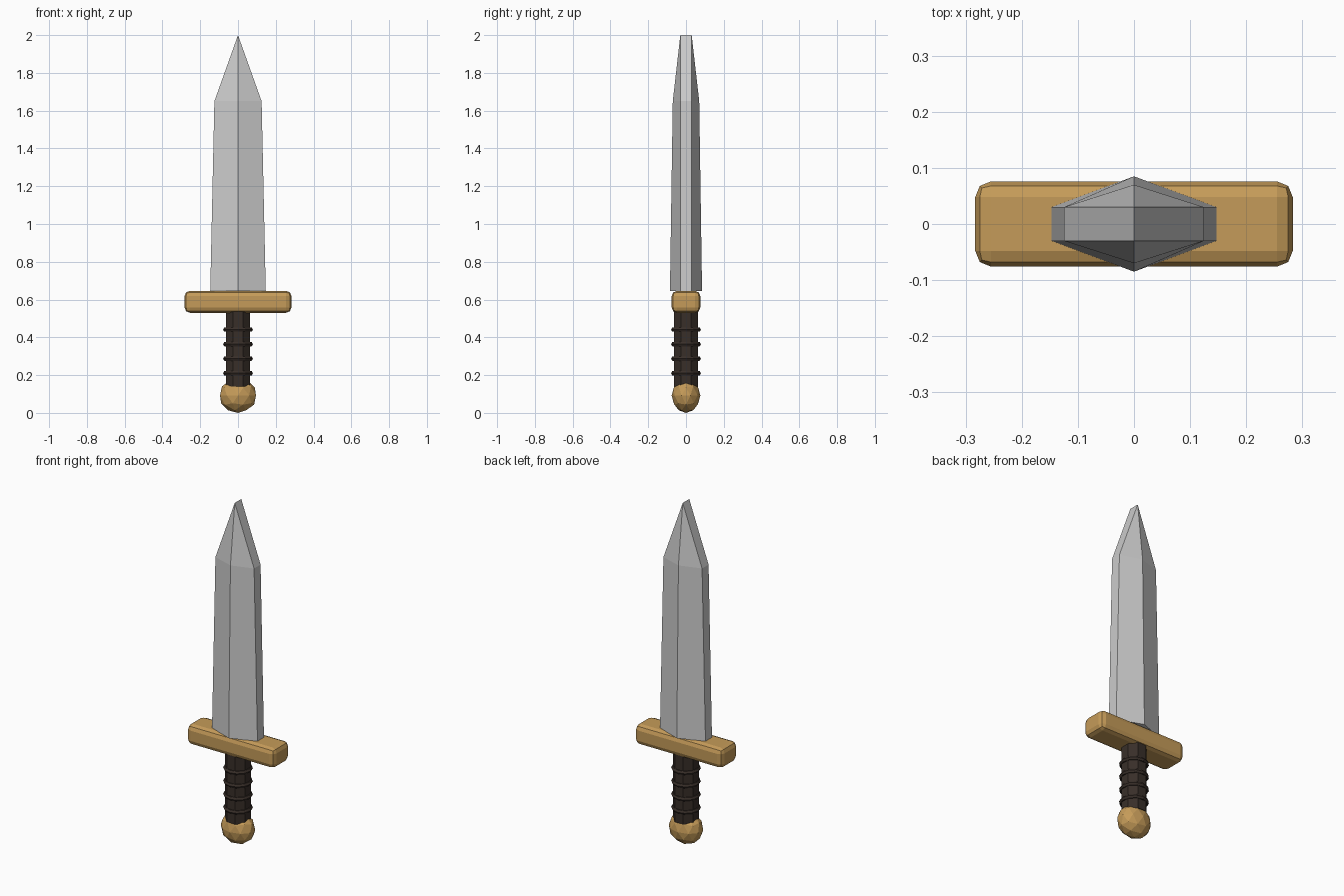
import bpy
import math

if "Cube" in bpy.data.objects:
    bpy.data.objects.remove(bpy.data.objects["Cube"])


def material(name, color):
    m = bpy.data.materials.new(name)
    m.diffuse_color = color
    m.use_nodes = True
    m.node_tree.nodes["Principled BSDF"].inputs["Base Color"].default_value = m.diffuse_color
    return m


def finish(name, mat):
    ob = bpy.context.object
    ob.name = name
    ob.data.materials.append(mat)
    return ob


brass = material("brass", (0.56, 0.33, 0.10, 1))
leather = material("leather", (0.04, 0.028, 0.022, 1))


# Blade: six-sided sections tapering to a short ridge at the tip
def section(half_width, ridge, z, edge=0.03):
    return [(half_width, -edge, z), (half_width, edge, z), (0, ridge, z),
            (-half_width, edge, z), (-half_width, -edge, z), (0, -ridge, z)]


verts = section(0.147, 0.085, 0.645) + section(0.125, 0.07, 1.65)
verts += [(0, -0.03, 2.0), (0, 0.03, 2.0)]
faces = [tuple(reversed(range(6)))]
faces += [(i, (i + 1) % 6, (i + 1) % 6 + 6, i + 6) for i in range(6)]
faces += [(6, 7, 13, 12), (7, 8, 13), (8, 9, 13),
          (9, 10, 12, 13), (10, 11, 12), (11, 6, 12)]
mesh = bpy.data.meshes.new("blade")
mesh.from_pydata(verts, [], faces)
blade = bpy.data.objects.new("blade", mesh)
bpy.context.collection.objects.link(blade)

# Crossguard: bevelled bar
bpy.ops.mesh.primitive_cube_add(size=1, location=(0, 0, 0.588))
guard = finish("crossguard", brass)
guard.scale = (0.566, 0.152, 0.116)
bpy.ops.object.transform_apply(location=False, rotation=False, scale=True)
bevel = guard.modifiers.new("bevel", 'BEVEL')
bevel.width = 0.028
bevel.segments = 2

# Grip: eight-sided shaft
bpy.ops.mesh.primitive_cylinder_add(vertices=8, radius=0.07, depth=0.42,
                                    location=(0, 0, 0.35),
                                    rotation=(0, 0, math.radians(22.5)))
finish("grip", leather)

# Grip rings
for i in range(4):
    bpy.ops.mesh.primitive_torus_add(major_segments=12, minor_segments=6,
                                     major_radius=0.066, minor_radius=0.013,
                                     location=(0, 0, 0.21 + 0.077 * i))
    finish(f"grip_ring_{i + 1}", leather)

# Pommel: faceted ball
bpy.ops.mesh.primitive_ico_sphere_add(subdivisions=2, radius=1,
                                      location=(0, 0, 0.092))
pommel = finish("pommel", brass)
pommel.scale = (0.1, 0.076, 0.092)
